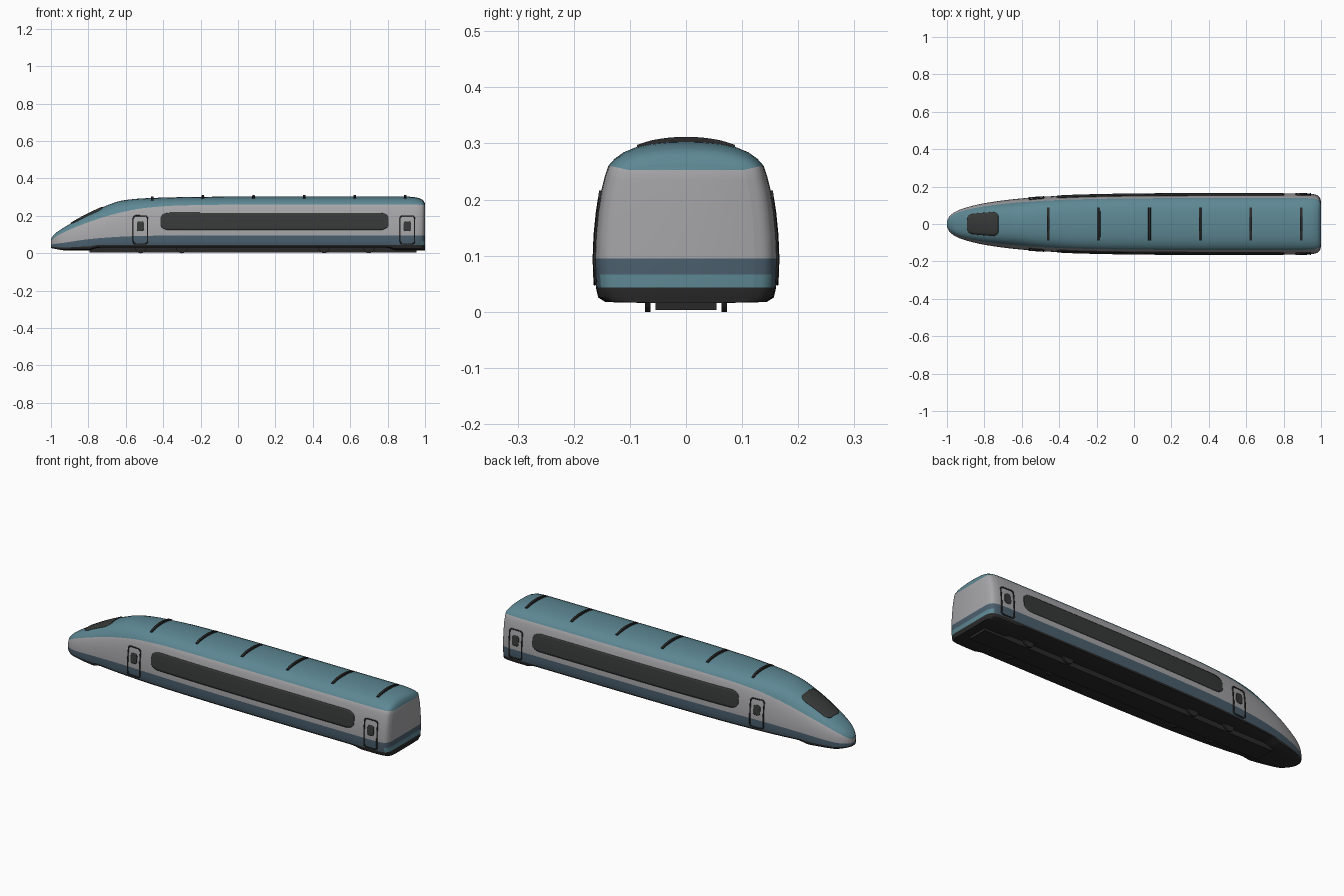
import bpy, bmesh, math

if "Cube" in bpy.data.objects:
    bpy.data.objects.remove(bpy.data.objects["Cube"])


def material(name, rgb):
    m = bpy.data.materials.new(name)
    m.diffuse_color = (*rgb, 1)
    m.use_nodes = True
    m.node_tree.nodes["Principled BSDF"].inputs["Base Color"].default_value = m.diffuse_color
    return m


TEAL = material("teal", (0.11, 0.245, 0.295))
GREY = material("light_grey", (0.38, 0.38, 0.395))
SLATE = material("slate_blue", (0.07, 0.115, 0.155))
BLACK = material("black", (0.022, 0.022, 0.022))
GLASS = material("dark_glass", (0.038, 0.04, 0.04))

# Hull stations: x, half width, top of lower band, roof line, top
STATIONS = [
    (-1.0, .016, .046, .066, .078), (-.99, .036, .048, .076, .092),
    (-.97, .056, .051, .091, .112), (-.94, .073, .055, .108, .132),
    (-.88, .093, .064, .135, .168), (-.8, .111, .075, .166, .211),
    (-.7, .126, .084, .199, .256), (-.62, .135, .089, .220, .282),
    (-.5, .145, .093, .242, .294), (-.3, .155, .095, .256, .300),
    (0, .161, .095, .260, .303), (.3, .163, .095, .260, .303),
    (.9, .163, .095, .260, .303), (.95, .161, .095, .260, .299),
    (.98, .154, .095, .259, .290), (.993, .142, .095, .257, .279),
    (1.0, .122, .095, .253, .264)]

# Half section: share of half width, height in bands
# (0 bottom, 1 skirt, 2 lower band, 3 roof line, 4 top)
SECTION = [(0, 0), (.5, 0), (.88, .05), (.96, .35), (.985, 1), (.995, 1.45),
           (1, 2), (.99, 2.25), (.965, 2.5), (.93, 2.72), (.89, 2.88), (.85, 3),
           (.78, 3.3), (.68, 3.57), (.55, 3.77), (.38, 3.91), (.19, 3.98), (0, 4)]


def slope(k, c):
    if k == 0 or k == len(STATIONS) - 1:
        k = 1 if k == 0 else k
        return (STATIONS[k][c] - STATIONS[k-1][c]) / (STATIONS[k][0] - STATIONS[k-1][0])
    a, b, d = STATIONS[k-1], STATIONS[k], STATIONS[k+1]
    s, t = (b[c]-a[c]) / (b[0]-a[0]), (d[c]-b[c]) / (d[0]-b[0])
    return 2*s*t/(s+t) if s*t > 0 else 0


def station(x):
    x = max(-1, min(1, x))
    k = next(i for i in range(len(STATIONS)-1) if x <= STATIONS[i+1][0])
    a, b = STATIONS[k], STATIONS[k+1]
    h = b[0] - a[0]
    t = (x - a[0]) / h
    return [(2*t**3-3*t*t+1)*a[c] + (t**3-2*t*t+t)*h*slope(k, c)
            + (3*t*t-2*t**3)*b[c] + (t**3-t*t)*h*slope(k+1, c) for c in range(1, 5)]


def half_ring(x):
    w, low, roof, top = station(x)
    raised = max(0, min(1, (x+.79)/.04, (.84-x)/.04))
    bot = .016 + .014*raised + .012*max(0, (-.94-x)/.06)
    skirt = min(.043, bot + (low-bot)*.35)
    zs = [bot, skirt, low, roof, top, top]
    return [(f*w, zs[int(b)] + (b-int(b))*(zs[int(b)+1]-zs[int(b)])) for f, b in SECTION]


def interp(pairs, v):
    for (a, p), (b, q) in zip(pairs, pairs[1:]):
        if a <= v <= b:
            return p + (q-p)*(v-a)/max(b-a, 1e-9)
    return pairs[-1][1]


def side_point(x, z):
    return (x, -interp([(p[1], p[0]) for p in half_ring(x)[2:]], z), z)


def roof_point(x, y):
    return (x, y, interp([p for p in reversed(half_ring(x)[6:])], abs(y)))


def make(name, verts, faces, mats, smooth=True):
    me = bpy.data.meshes.new(name)
    me.from_pydata(verts, [], faces)
    for m in mats:
        me.materials.append(m)
    ob = bpy.data.objects.new(name, me)
    bpy.context.collection.objects.link(ob)
    bm = bmesh.new()
    bm.from_mesh(me)
    bmesh.ops.recalc_face_normals(bm, faces=bm.faces)
    bm.to_mesh(me)
    bm.free()
    if smooth:
        bpy.ops.object.select_all(action='DESELECT')
        ob.select_set(True)
        bpy.context.view_layer.objects.active = ob
        bpy.ops.object.shade_smooth_by_angle(angle=math.radians(40))
    return ob


def sheet(name, rows, mat, mirror=False, closed=False, thick=.007):
    """Thin plate from a grid of points lying on the hull."""
    n, m = len(rows), len(rows[0])
    faces = [(i*m+j, i*m+j+1, (i+1) % n*m+j+1, (i+1) % n*m+j)
             for i in range(n if closed else n-1) for j in range(m-1)]
    ob = make(name, [p for r in rows for p in r], faces, [mat])
    s = ob.modifiers.new("thickness", 'SOLIDIFY')
    s.thickness, s.offset = thick, 0
    if mirror:
        ob.modifiers.new("mirror", 'MIRROR').use_axis = (False, True, False)
    return ob


def patch(name, x0, x1, mid, h0, h1, rx, rh, place, mat, cols=60, mirror=False):
    """Rounded plate between x0 and x1; h0/h1 are the half heights at its ends."""
    rows = []
    for i in range(cols+1):
        t = .5 - .5*math.cos(math.pi*i/cols)
        x = x0 + (x1-x0)*t
        d = min(1, min(x-x0, x1-x)/rx)
        h = h0 + (h1-h0)*t - rh*(1-math.sqrt(max(0, 1-(1-d)**2)))
        rows.append([place(x, mid+h*(j/5-1)) for j in range(11)])
    return sheet(name, rows, mat, mirror)


# Body shell, coloured by height band
xs = [-math.cos(math.pi*i/110) for i in range(111)]
N, K = len(SECTION), 2*len(SECTION)-2
verts, faces, bands = [], [], []
for x in xs:
    h = half_ring(x)
    verts += [(x, -y, z) for y, z in h] + [(x, y, z) for y, z in reversed(h[1:-1])]


def band(j, x):
    b = (SECTION[j][1] + SECTION[j+1][1])/2
    if 1 < b < 1.45 and x > .975:
        return 0
    return 3 if b < 1 else 2 if b < 2 else 1 if b < 3 else 0


for i in range(len(xs)-1):
    for j in range(K):
        k = (j+1) % K
        faces.append((i*K+j, i*K+k, (i+1)*K+k, (i+1)*K+j))
        bands.append(band(j if j < N-1 else K-1-j, xs[i]))
for o in (0, (len(xs)-1)*K):
    for j in range(N-1):
        ids = [o+j, o+j+1, o+(K-j-1) % K, o+(K-j) % K]
        faces.append(list(dict.fromkeys(ids)))
        bands.append(band(j, xs[o//K]))
body = make("body_shell", verts, faces, [TEAL, GREY, SLATE, BLACK])
for p, b in zip(body.data.polygons, bands):
    p.material_index = b

# Long side windows and windscreen
patch("side_window", -.415, .805, .170, .046, .046, .05, .03, side_point, GLASS, 90, True)
patch("windscreen", -.89, -.725, 0, .052, .066, .035, .026, roof_point, GLASS, 30)


# Door outlines and door windows
def rounded(x0, x1, z0, z1, r):
    pts = []
    for cx, cz, a0 in ((x1-r, z1-r, 0), (x0+r, z1-r, 90), (x0+r, z0+r, 180), (x1-r, z0+r, 270)):
        pts += [(cx + r*math.cos(math.radians(a0+a)), cz + r*math.sin(math.radians(a0+a)))
                for a in range(0, 91, 18)]
    # split the long sides so the line follows the curved hull
    out = []
    for i, a in enumerate(pts):
        b = pts[(i+1) % len(pts)]
        n = max(1, int(math.dist(a, b)/.012))
        out += [(a[0]+(b[0]-a[0])*k/n, a[1]+(b[1]-a[1])*k/n) for k in range(n)]
    return out


for label, cx in (("front", -.522), ("rear", .905)):
    mid = rounded(cx-.038, cx+.038, .05, .2, .014)
    rows = []
    for x, z in mid:
        sx, sz = (x-cx)/.038, (z-.125)/.075
        rows.append([side_point(x+sx*k, z+sz*k) for k in (-.0025, .0025)])
    sheet(label+"_door_outline", rows, BLACK, True, True)
    patch(label+"_door_window", cx-.019, cx+.019, .144, .026, .026, .012, .012,
          side_point, GLASS, 20, True)

# Roof ribs
for i in range(6):
    x0, n = -.458 + .2705*i, 20
    verts, faces = [], []
    for k in range(n+1):
        y = -.087 + .174*k/n
        z = roof_point(x0, y)[2]
        up = z + .004 + .005*(1-(y/.087)**2)
        verts += [(x0-.008, y, z-.005), (x0-.006, y, up), (x0+.006, y, up), (x0+.008, y, z-.005)]
    for k in range(n):
        faces += [(4*k+j, 4*k+(j+1) % 4, 4*k+4+(j+1) % 4, 4*k+4+j) for j in range(4)]
    faces += [(0, 1, 2, 3), (4*n, 4*n+1, 4*n+2, 4*n+3)]
    make("roof_rib", verts, faces, [BLACK])

# Underfloor tray
bpy.ops.mesh.primitive_cube_add(size=1, location=(.08, 0, .02))
tray = bpy.context.object
tray.name, tray.scale = "underfloor_tray", (1.75, .108, .034)
tray.data.materials.append(BLACK)

# Wheels
for x in (-.52, -.3, .46, .7):
    for y in (-.068, .068):
        bpy.ops.mesh.primitive_cylinder_add(vertices=24, radius=.03, depth=.01,
                                            location=(x, y, .03), rotation=(math.pi/2, 0, 0))
        wheel = bpy.context.object
        wheel.name = "wheel"
        wheel.data.materials.append(BLACK)
